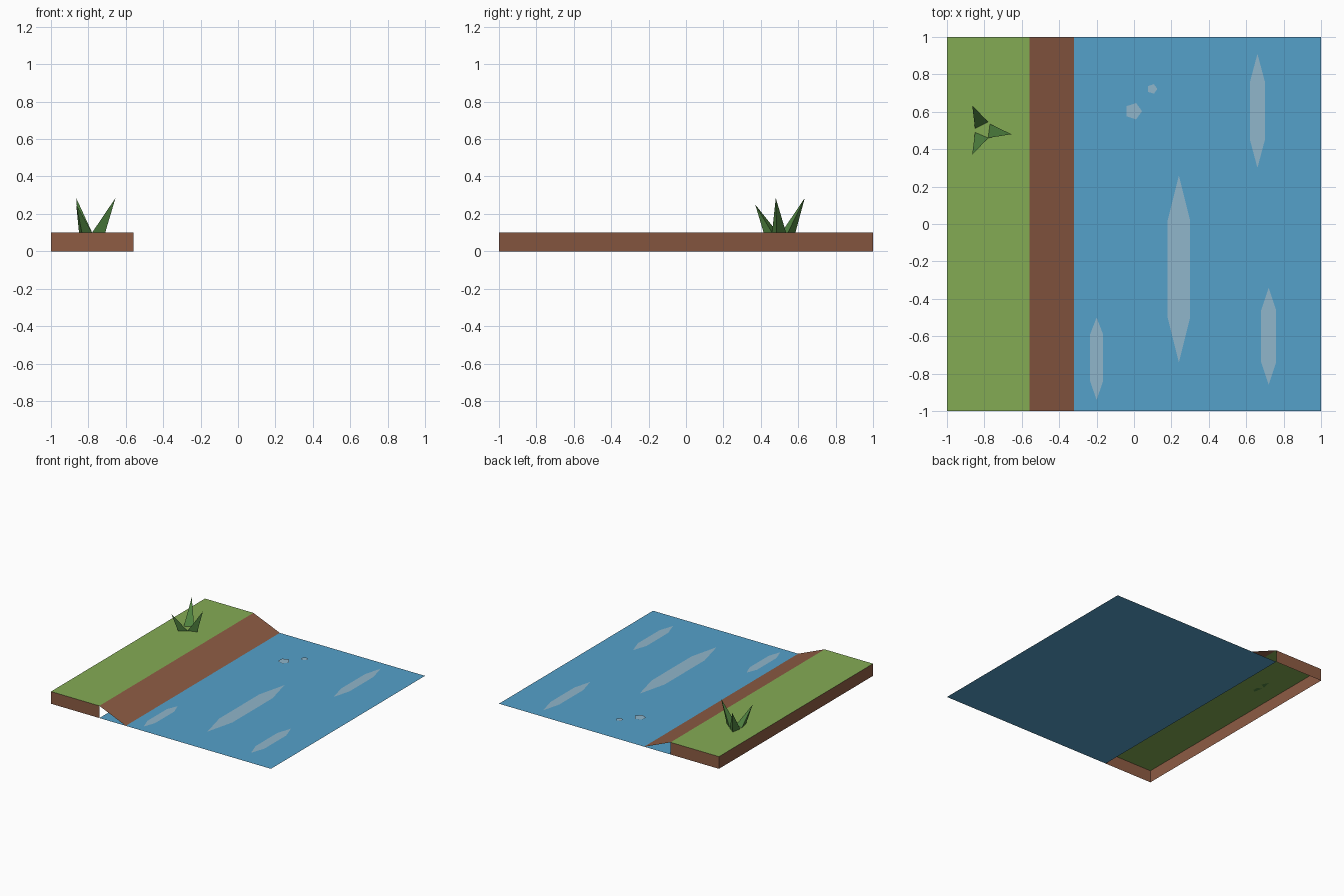
import bpy, bmesh, math

if "Cube" in bpy.data.objects:
    bpy.data.objects.remove(bpy.data.objects["Cube"])


def material(name, r, g, b):
    lin = [((c / 255 + 0.055) / 1.055) ** 2.4 for c in (r, g, b)]
    m = bpy.data.materials.new(name)
    m.diffuse_color = (*lin, 1)
    m.use_nodes = True
    m.node_tree.nodes["Principled BSDF"].inputs["Base Color"].default_value = m.diffuse_color
    return m


GRASS = material("grass green", 132, 171, 84)
EARTH = material("earth brown", 142, 92, 68)
WATER = material("water blue", 85, 161, 202)
FOAM = material("pale foam", 144, 182, 203)
LEAF = material("leaf green", 82, 134, 66)


def make(name, bm, *mats):
    me = bpy.data.meshes.new(name)
    bm.to_mesh(me)
    bm.free()
    for m in mats:
        me.materials.append(m)
    ob = bpy.data.objects.new(name, me)
    bpy.context.collection.objects.link(ob)
    return ob


def polygon(name, pts, mat):
    bm = bmesh.new()
    bm.faces.new([bm.verts.new(p) for p in pts])
    return make(name, bm, mat)


EDGE, SHORE, H = -0.56, -0.32, 0.1

# Grass bank: box open underneath and towards the river
bm = bmesh.new()
bmesh.ops.create_cube(bm, size=1)
for v in bm.verts:
    v.co = (EDGE if v.co.x > 0 else -1, v.co.y * 2, H if v.co.z > 0 else 0)
bm.normal_update()
bmesh.ops.delete(bm, geom=[f for f in bm.faces if f.normal.z < -0.5 or f.normal.x > 0.5],
                 context='FACES')
for f in bm.faces:
    f.material_index = 0 if f.normal.z > 0.5 else 1
make("grass_bank", bm, GRASS, EARTH)

# Sloping shore and flat water sheet
polygon("bank_slope", [(EDGE, -1, H), (SHORE, -1, 0), (SHORE, 1, 0), (EDGE, 1, H)], EARTH)
polygon("water", [(EDGE, -1, 0), (1, -1, 0), (1, 1, 0), (EDGE, 1, 0)], WATER)

# Foam streaks: centre x, half width, tip and shoulder heights along y
streaks = [(0.24, 0.06, -0.74, -0.50, 0.02, 0.26),
           (0.66, 0.04, 0.30, 0.45, 0.76, 0.91),
           (0.72, 0.04, -0.86, -0.74, -0.46, -0.34),
           (-0.20, 0.035, -0.94, -0.84, -0.59, -0.50)]
for i, (x, w, a, b, c, d) in enumerate(streaks):
    polygon(f"foam_streak_{i + 1}",
            [(px, py, 0.003) for px, py in
             ((x, a), (x + w, b), (x + w, c), (x, d), (x - w, c), (x - w, b))], FOAM)

# Five-sided bubbles
for i, (x, y, r) in enumerate([(-0.003, 0.603, 0.046), (0.098, 0.722, 0.027)]):
    polygon(f"bubble_{i + 1}",
            [(x + r * math.cos(k * math.tau / 5), y + r * math.sin(k * math.tau / 5), 0.005)
             for k in range(5)], FOAM)

# Grass tuft: three leaning three-sided blades
blades = [([(-0.77, 0.535), (-0.78, 0.46), (-0.71, 0.485)], (-0.655, 0.48, 0.285)),
          ([(-0.85, 0.51), (-0.78, 0.545), (-0.835, 0.585)], (-0.865, 0.635, 0.285)),
          ([(-0.85, 0.49), (-0.78, 0.46), (-0.835, 0.415)], (-0.865, 0.37, 0.25))]
for i, (base, tip) in enumerate(blades):
    bm = bmesh.new()
    a, b, c = [bm.verts.new((x, y, H)) for x, y in base]
    t = bm.verts.new(tip)
    for tri in ((a, b, c), (a, b, t), (b, c, t), (c, a, t)):
        bm.faces.new(tri)
    bmesh.ops.recalc_face_normals(bm, faces=bm.faces)
    make(f"grass_blade_{i + 1}", bm, LEAF)
